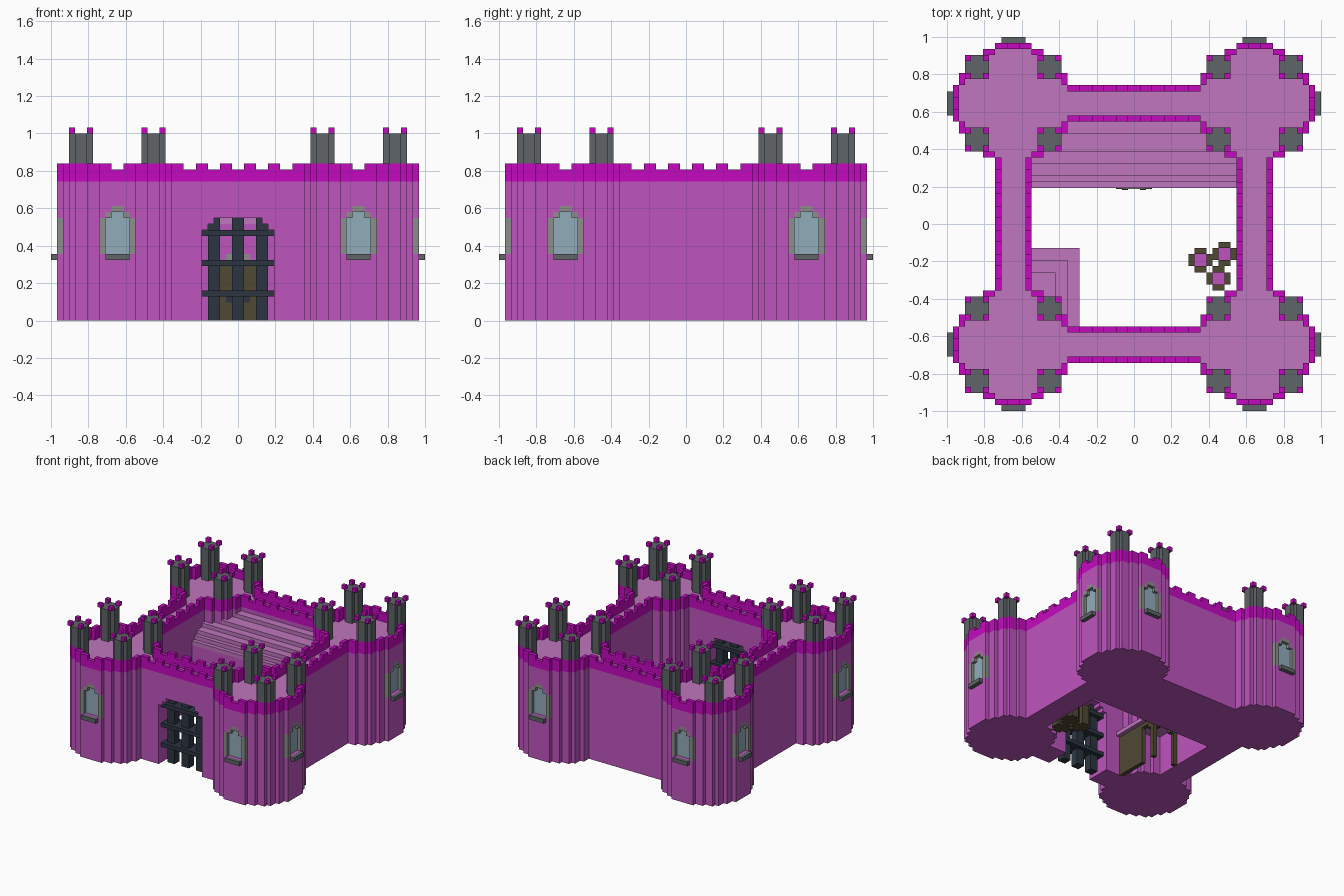
import bpy, bmesh, math

cube = bpy.data.objects.get("Cube")
if cube:
    bpy.data.objects.remove(cube, do_unlink=True)

U = 1 / 31  # one block


def material(name, r, g, b):
    m = bpy.data.materials.new(name)
    m.use_nodes = True
    m.diffuse_color = (r, g, b, 1)
    m.node_tree.nodes["Principled BSDF"].inputs["Base Color"].default_value = (r, g, b, 1)
    return m


ORCHID = material("orchid wall", .515, .09, .515)
PINK = material("pale pink paving", .53, .18, .515)
MAGENTA = material("bright magenta", .56, .003, .53)
GREY = material("dark grey stone", .115, .13, .138)
FRAME = material("light grey stone", .26, .275, .255)
GLASS = material("pale blue glass", .283, .413, .491)
IRON = material("dark blue iron", .025, .036, .053)
WOOD = material("brown wood", .08, .065, .034)


def finish(name, bm, *mats):
    me = bpy.data.meshes.new(name)
    bm.to_mesh(me)
    bm.free()
    for m in mats:
        me.materials.append(m)
    ob = bpy.data.objects.new(name, me)
    bpy.context.collection.objects.link(ob)
    return ob


def quad(bm, pts):
    return bm.faces.new([bm.verts.new((x * U, y * U, z * U)) for x, y, z in pts])


def prism(bm, cells, z0, z1):
    """Extrude a set of grid cells, with row strips as caps."""
    for x, y in cells:
        if (x - 1, y) not in cells:
            quad(bm, [(x, y + 1, z0), (x, y, z0), (x, y, z1), (x, y + 1, z1)])
            e = x
            while (e, y) in cells:
                e += 1
            quad(bm, [(x, y, z1), (e, y, z1), (e, y + 1, z1), (x, y + 1, z1)])
            quad(bm, [(x, y + 1, z0), (e, y + 1, z0), (e, y, z0), (x, y, z0)])
        if (x + 1, y) not in cells:
            quad(bm, [(x + 1, y, z0), (x + 1, y + 1, z0), (x + 1, y + 1, z1), (x + 1, y, z1)])
        for yy, s in ((y, -1), (y + 1, 1)):
            # one wall quad per straight run along x
            def edge(c):
                return (c, y) in cells and (c, y + s) not in cells
            if edge(x) and not edge(x - 1):
                e = x
                while edge(e):
                    e += 1
                a, b = (x, e) if s < 0 else (e, x)
                quad(bm, [(a, yy, z0), (b, yy, z0), (b, yy, z1), (a, yy, z1)])


def boxes(name, mat, *specs):
    """Boxes given as x0, x1, y0, y1, z0, z1."""
    bm = bmesh.new()
    for x0, x1, y0, y1, z0, z1 in specs:
        vs = bmesh.ops.create_cube(bm, size=1)["verts"]
        for v in vs:
            v.co = ((x1 if v.co.x > 0 else x0) * U, (y1 if v.co.y > 0 else y0) * U,
                    (z1 if v.co.z > 0 else z0) * U)
    return finish(name, bm, mat)


def rect(x0, x1, y0, y1):
    return {(x, y) for x in range(x0, x1) for y in range(y0, y1)}


# Footprint: four round towers joined by four walls
towers = [(sx * 20, sy * 20) for sx in (-1, 1) for sy in (-1, 1)]
disc = {(x, y) for x, y in rect(-10, 10, -10, 10) if (x + .5) ** 2 + (y + .5) ** 2 <= 100}
plan = {(x + tx, y + ty) for tx, ty in towers for x, y in disc}
for a, b in ((-23, -17), (17, 23)):
    plan |= rect(a, b, -20, 20) | rect(-20, 20, a, b)


def step(z, *table):
    """Half width of a stepped arch at height z."""
    return next((half for top, half in table if z < top), 0)


def gate_half(z):
    return step(z, (15, 6), (16, 5), (17, 4))


def window_half(z):
    return 0 if z < 11 else step(z, (17, 3), (18, 2), (19, 1))


# Castle body, with gate and window openings left out layer by layer
bm = bmesh.new()
levels = (0, 11, 15, 16, 17, 18, 19, 23)
for z0, z1 in zip(levels, levels[1:]):
    g, w = gate_half(z0), window_half(z0)
    gone = rect(-g, g, -23, -17)
    for c in (-20, 20):
        for edge in (-30, 29):
            gone |= rect(c - w, c + w, edge, edge + 1) | rect(edge, edge + 1, c - w, c + w)
    prism(bm, plan - gone, z0, z1)
for f in bm.faces:
    f.normal_update()
    if f.normal.z > .5 and f.calc_center_median().z > 22.9 * U:
        f.material_index = 1
finish("castle_body", bm, ORCHID, PINK)


# Parapet around the outline, with notches in its top course
def open_side(x, y, dx, dy):
    return (x + dx, y + dy) not in plan or (x - dx, y - dy) not in plan


def notch(c):
    return (-9 <= c < 9 and (c + 1) // 2 % 2 == 0) or c in (-21, -20, 19, 20)


rim = {c for c in plan if open_side(*c, 1, 0) or open_side(*c, 0, 1)}
merlons = {(x, y) for x, y in rim
           if not (open_side(x, y, 0, 1) and notch(x))
           and not (open_side(x, y, 1, 0) and notch(y))}
bm = bmesh.new()
prism(bm, rim, 23, 25)
prism(bm, merlons, 25, 26)
finish("parapet", bm, MAGENTA)

# Four turrets on each tower, with a magenta block at each corner
for tx, ty in towers:
    for ox in (-8, 4):
        for oy in (-8, 4):
            x, y = tx + ox, ty + oy
            corners = {(x + i, y + j) for i in (0, 3) for j in (0, 3)}
            shaft = rect(x, x + 4, y, y + 4) - corners
            bm = bmesh.new()
            prism(bm, shaft - rim, 23, 26)
            prism(bm, shaft, 26, 31)
            finish("turret", bm, GREY)
            boxes("turret_merlons", MAGENTA,
                  *[(i, i + 1, j, j + 1, 31, 32) for i, j in sorted(corners)])

# Window: arched frame, recessed glass and sill, placed on both outer sides of each tower
window = [
    boxes("window_frame", FRAME, (-3, -2, 0, 1, 11, 17), (2, 3, 0, 1, 11, 17),
          (-2, -1, 0, 1, 17, 18), (1, 2, 0, 1, 17, 18), (-1, 1, 0, 1, 18, 19)),
    boxes("window_glass", GLASS, (-2, 2, .8, 1, 11, 17), (-1, 1, .8, 1, 17, 18)),
    boxes("window_sill", GREY, (-2, 2, -1, 0, 10, 11)),
]
spots = []
for c in (-20, 20):
    spots += [(c, -30, 0), (c, 30, math.pi), (30, c, math.pi / 2), (-30, c, -math.pi / 2)]
for n, (x, y, turn) in enumerate(spots):
    for part in window:
        ob = part
        if n:
            ob = part.copy()
            bpy.context.collection.objects.link(ob)
        ob.location = (x * U, y * U, 0)
        ob.rotation_euler.z = turn

# Portcullis
boxes("portcullis_uprights", IRON, (-5, -3, -21, -19, 0, 16), (-4, -3, -21, -19, 16, 17),
      (-1, 1, -21, -19, 0, 17), (3, 5, -21, -19, 0, 16), (3, 4, -21, -19, 16, 17))
boxes("portcullis_crossbars", IRON, *[(-6, 6, -22, -18, z, z + 1) for z in (4, 9, 14)])

# Hall against the back wall, under a tiered roof
boxes("hall", ORCHID, (-17, 17, 6, 17, 0, 16))
boxes("hall_roof", PINK, *[(-17, 17, y, 17, 16 + i, 17 + i)
                           for i, y in enumerate((6, 7, 8, 10, 12, 15))])
boxes("hall_door", WOOD, (-3, 3, 5.8, 6, 0, 10))
boxes("hall_door_lintel", FRAME, (-2, 2, 5.8, 6, 10, 11))
boxes("hall_door_handles", IRON, (-2, -1, 5.6, 5.8, 3, 4), (1, 2, 5.6, 5.8, 3, 4))

# Lean-to in the front corner: tiered roof on a wooden frame
boxes("lean_to_roof", PINK, *[(-17, -9 - 2 * i, -17, -4 - 2 * i, 10 + i, 11 + i)
                              for i in range(3)])
boxes("lean_to_frame", WOOD, (-11, -10, -17, -9, 0, 10), (-11, -10, -6, -5, 0, 9),
      (-17, -16, -6, -5, 0, 9), (-17, -10, -6, -5, 9, 10), (-11, -10, -9, -5, 9, 10),
      (-12, -11, -6, -5, 8, 9), (-16, -15, -6, -5, 8, 9), (-11, -10, -7, -6, 8, 9))

# Three barrels in the courtyard
for x, y in ((11, -6), (15, -5), (14, -9)):
    ring = rect(x - 2, x + 2, y - 2, y + 2)
    ring -= {(x + i, y + j) for i in (-2, 1) for j in (-2, 1)}
    core = rect(x - 1, x + 1, y - 1, y + 1)
    bm = bmesh.new()
    prism(bm, ring, 0, 4)
    prism(bm, ring - core, 4, 5)
    finish("barrel", bm, WOOD)
    boxes("barrel_contents", ORCHID, (x - 1, x + 1, y - 1, y + 1, 4, 4.2))
